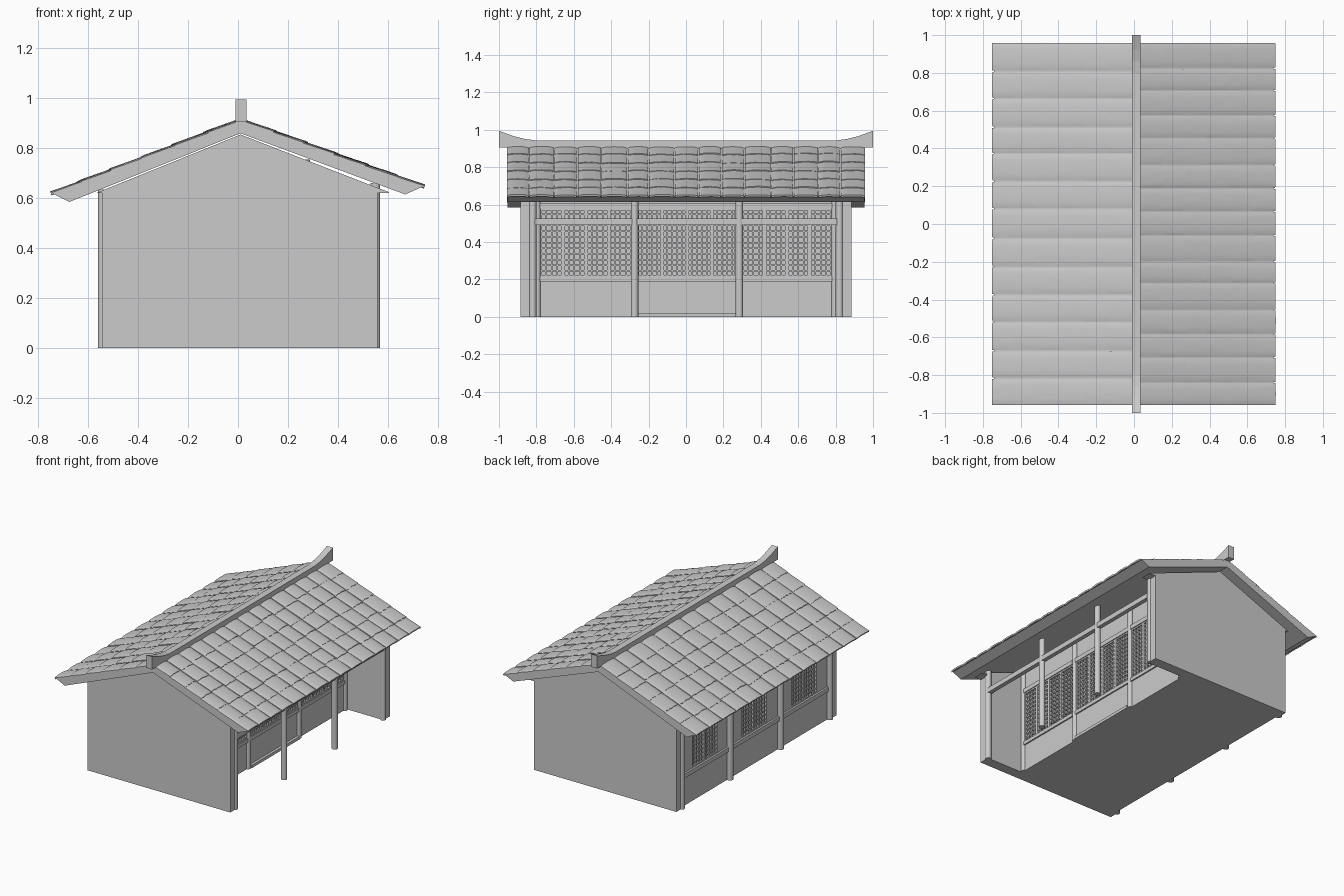
import bpy, bmesh, math, random
from mathutils import Vector

if "Cube" in bpy.data.objects:
    bpy.data.objects.remove(bpy.data.objects["Cube"])

random.seed(4)


def finish(bm, name):
    bmesh.ops.recalc_face_normals(bm, faces=bm.faces)
    me = bpy.data.meshes.new(name)
    bm.to_mesh(me)
    bm.free()
    ob = bpy.data.objects.new(name, me)
    bpy.context.collection.objects.link(ob)
    return ob


def add_box(bm, x0, x1, y0, y1, z0, z1):
    v = [bm.verts.new((x, y, z)) for x in (x0, x1) for y in (y0, y1) for z in (z0, z1)]
    for f in ((0, 1, 3, 2), (4, 5, 7, 6), (0, 1, 5, 4), (2, 3, 7, 6), (0, 2, 6, 4), (1, 3, 7, 5)):
        bm.faces.new([v[i] for i in f])


def box(name, *dims):
    bm = bmesh.new()
    add_box(bm, *dims)
    return finish(bm, name)


def prism(name, profile, y0, y1):
    """Extrude an (x, z) outline along y."""
    bm = bmesh.new()
    f = bm.faces.new([bm.verts.new((x, y0, z)) for x, z in profile])
    r = bmesh.ops.extrude_face_region(bm, geom=[f])
    vs = [g for g in r["geom"] if isinstance(g, bmesh.types.BMVert)]
    bmesh.ops.translate(bm, verts=vs, vec=(0, y1 - y0, 0))
    return finish(bm, name)


def post(name, x, y, r, top):
    bpy.ops.mesh.primitive_cylinder_add(vertices=16, radius=r, depth=top, location=(x, y, top / 2))
    ob = bpy.context.object
    ob.name = name
    bpy.ops.object.shade_smooth_by_angle()


def lattice(name, x, out, y0, y1, z0, z1, leaves):
    """Framed window leaves with thin crossing bars; out is the outward x direction."""
    bm = bmesh.new()
    w = (y1 - y0) / leaves
    xs = lambda d0, d1: sorted((x + out * d0, x + out * d1))
    for i in range(leaves):
        a, b, f = y0 + i * w, y0 + (i + 1) * w, 0.010
        X = xs(0, 0.018)
        add_box(bm, *X, a, a + f, z0, z1)
        add_box(bm, *X, b - f, b, z0, z1)
        add_box(bm, *X, a + f, b - f, z0, z0 + f)
        add_box(bm, *X, a + f, b - f, z1 - f, z1)
        X = xs(0.002, 0.014)
        nv, nh = max(2, round(w / 0.028)), round((z1 - z0) / 0.03)
        for k in range(1, nv):
            c = a + w * k / nv
            add_box(bm, *X, c - 0.004, c + 0.004, z0 + f, z1 - f)
        X = xs(0.003, 0.013)
        for k in range(1, nh):
            c = z0 + (z1 - z0) * k / nh
            add_box(bm, *X, a + f, b - f, c - 0.004, c + 0.004)
    finish(bm, name)


# Main body and gable end walls
prism("house_body", [(-0.515, 0), (0.26, 0), (0.26, 0.75), (0.01, 0.85), (-0.515, 0.63)], -0.82, 0.82)
gable = [(-0.545, 0), (0.56, 0), (0.56, 0.62), (0.61, 0.622), (0.01, 0.855), (-0.57, 0.62), (-0.545, 0.62)]
prism("front_gable_wall", gable, -0.885, -0.81)
prism("back_gable_wall", gable, 0.81, 0.885)

# Posts on both sides
posts_y = (-0.82, -0.275, 0.285, 0.82)
for i, y in enumerate(posts_y):
    post(f"left_post_{i}", -0.54, y, 0.022, 0.635)
    post(f"porch_post_{i}", 0.55, y, 0.02, 0.66)
    post(f"inner_post_{i}", 0.27, max(-0.795, min(0.795, y)), 0.018, 0.755)

# Porch beam
box("porch_beam", 0.535, 0.565, -0.81, 0.81, 0.49, 0.525)

# Left wall: panels around three lattice windows
for i in range(3):
    a, b = posts_y[i], posts_y[i + 1]
    c, h = (a + b) / 2, 0.145
    box(f"left_lower_panel_{i}", -0.532, -0.51, a, b, 0, 0.20)
    box(f"left_rail_{i}", -0.545, -0.51, a, b, 0.20, 0.23)
    box(f"left_side_panel_a_{i}", -0.532, -0.51, a, c - h, 0.23, 0.63)
    box(f"left_side_panel_b_{i}", -0.532, -0.51, c + h, b, 0.23, 0.63)
    box(f"left_head_panel_{i}", -0.532, -0.51, c - h, c + h, 0.53, 0.63)
    lattice(f"left_window_{i}", -0.514, -1, c - h, c + h, 0.23, 0.53, 2)

# Recessed porch wall: windows in the side bays, doors in the middle
for i in range(3):
    a, b = max(-0.795, posts_y[i]) + 0.015, min(0.795, posts_y[i + 1]) - 0.015
    box(f"porch_lower_panel_{i}", 0.255, 0.272, a, b, 0, 0.19)
    box(f"porch_rail_{i}", 0.255, 0.282, a, b, 0.19, 0.215)
    box(f"porch_head_rail_{i}", 0.255, 0.282, a, b, 0.58, 0.61)
    box(f"porch_head_panel_{i}", 0.255, 0.268, a, b, 0.61, 0.752)
    lattice(f"porch_window_{i}", 0.258, 1, a, b, 0.215, 0.58, 4)
box("door_threshold", 0.255, 0.29, -0.26, 0.27, 0, 0.02)

# Roof slab with unequal eaves
prism("roof_slab", [(0.01, 0.910), (-0.74, 0.617), (-0.675, 0.585), (0.01, 0.860),
                    (0.67, 0.615), (0.738, 0.645)], -0.955, 0.955)


def tiles(name, eave, cols, rows):
    """Overlapping, slightly uneven curved tiles on one slope."""
    bm = bmesh.new()
    top = Vector((0.01, 0, 0.910))
    run = Vector(eave) - top
    n = run.cross(Vector((0, 1, 0))).normalized()
    n = n if n.z > 0 else -n
    cw = 1.92 / cols
    edges = [-0.96 + cw * j + (random.uniform(-0.008, 0.008) if 0 < j < cols else 0)
             for j in range(cols + 1)]
    for j in range(cols):
        for r in range(rows):
            def j_(s):
                return random.uniform(-s, s)
            s0, s1 = r / rows, (r + 1.0) / rows
            if r < rows - 1:
                s1 += 0.012 + j_(0.012)
            lift, ly = j_(0.0015), j_(0.003)
            a, b = edges[j] + 0.003, edges[j + 1] - 0.003
            nu, nv, grid = 8, 4, []
            for v in range(nv + 1):
                t = v / nv
                row = []
                for u in range(nu + 1):
                    q = u / nu
                    arch = math.sin(math.pi * q) ** 0.5 if 0 < u < nu else 0
                    h = -0.001 + (0.003 + 0.004 * t + 0.006 * arch + lift + j_(0.0005))
                    s = s0 + (s1 - s0) * t + (j_(0.004) if v == nv and r < rows - 1 else 0)
                    y = a + (b - a) * q + (ly if 0 < u < nu else 0)
                    row.append(bm.verts.new(top + run * s + Vector((0, y, 0)) + n * h))
                grid.append(row)
            for v in range(nv):
                for u in range(nu):
                    bm.faces.new((grid[v][u], grid[v][u + 1], grid[v + 1][u + 1], grid[v + 1][u]))
            # butt end of the tile
            low = [bm.verts.new(p.co - n * 0.011) for p in grid[-1]]
            for u in range(nu):
                bm.faces.new((grid[-1][u], grid[-1][u + 1], low[u + 1], low[u]))
            # tile sides
            for e in (0, nu):
                side = [bm.verts.new(grid[v][e].co - n * 0.008) for v in range(nv + 1)]
                for v in range(nv):
                    bm.faces.new((grid[v][e], grid[v + 1][e], side[v + 1], side[v]))
    ob = finish(bm, name)
    bpy.context.view_layer.objects.active = ob
    ob.select_set(True)
    bpy.ops.object.shade_smooth_by_angle()
    ob.select_set(False)


bpy.ops.object.select_all(action='DESELECT')
tiles("left_roof_tiles", (-0.748, 0, 0.614), 13, 6)
tiles("right_roof_tiles", (0.746, 0, 0.642), 15, 6)

# Ridge with upswept ends
bm = bmesh.new()
half = [(0.0, 0.943), (0.80, 0.943), (0.86, 0.951), (0.92, 0.966), (0.96, 0.98), (1.0, 0.995)]
topline = [(-y, z) for y, z in half[:0:-1]] + half[1:]
outline = topline + [(1.0, 0.905), (0.955, 0.905), (0.955, 0.885), (-0.955, 0.885), (-0.955, 0.905), (-1.0, 0.905)]
f = bm.faces.new([bm.verts.new((-0.011, y, z)) for y, z in outline])
r = bmesh.ops.extrude_face_region(bm, geom=[f])
bmesh.ops.translate(bm, verts=[g for g in r["geom"] if isinstance(g, bmesh.types.BMVert)], vec=(0.046, 0, 0))
finish(bm, "roof_ridge")
